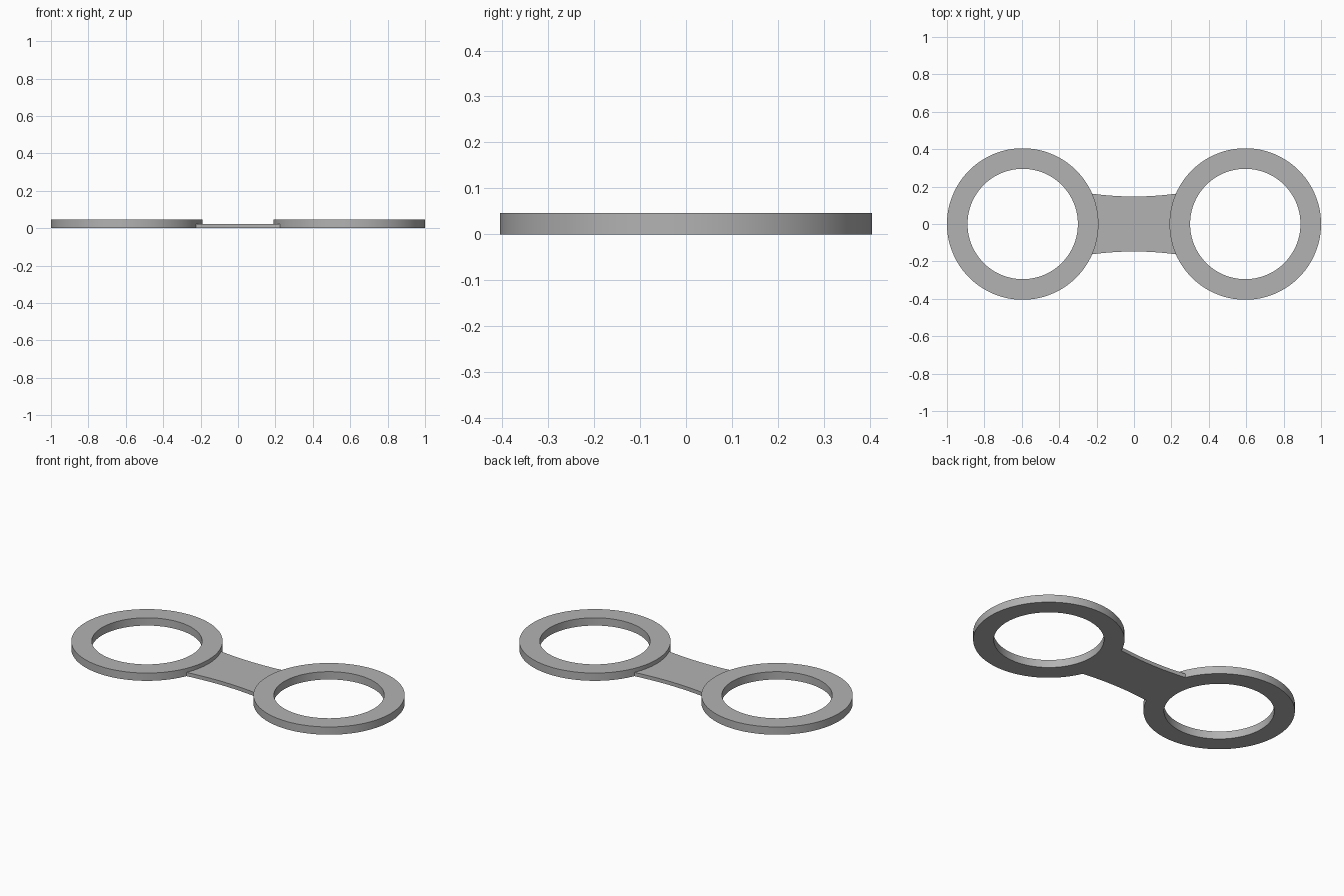
import bpy
import bmesh
from math import cos, sin, pi, asin

CENTRE = 0.595       # ring centre distance from the middle
OUTER, INNER = 0.405, 0.295
RING_H, BRIDGE_H = 0.046, 0.022
SEGMENTS = 128

cube = bpy.data.objects.get("Cube")
if cube:
    bpy.data.objects.remove(cube, do_unlink=True)

grey = bpy.data.materials.new("plain grey")
grey.use_nodes = True
colour = (0.45, 0.45, 0.45, 1)
grey.diffuse_color = colour
grey.node_tree.nodes["Principled BSDF"].inputs["Base Color"].default_value = colour


def finish(name, bm):
    bmesh.ops.recalc_face_normals(bm, faces=bm.faces)
    mesh = bpy.data.meshes.new(name)
    bm.to_mesh(mesh)
    bm.free()
    mesh.materials.append(grey)
    obj = bpy.data.objects.new(name, mesh)
    bpy.context.collection.objects.link(obj)
    bpy.ops.object.select_all(action="DESELECT")
    obj.select_set(True)
    bpy.context.view_layer.objects.active = obj
    bpy.ops.object.shade_smooth_by_angle(angle=pi / 6)
    return obj


def ring(name, x):
    # Rectangular section swept round the ring's own axis
    bm = bmesh.new()
    section = [(INNER, 0), (OUTER, 0), (OUTER, RING_H), (INNER, RING_H)]
    loops = []
    for i in range(SEGMENTS):
        a = 2 * pi * i / SEGMENTS
        loops.append([bm.verts.new((x + r * cos(a), r * sin(a), z)) for r, z in section])
    for i, here in enumerate(loops):
        ahead = loops[(i + 1) % SEGMENTS]
        for j in range(4):
            k = (j + 1) % 4
            bm.faces.new((here[j], ahead[j], ahead[k], here[k]))
    return finish(name, bm)


ring("left_ring", CENTRE)
ring("right_ring", -CENTRE)

# Thin waisted bridge, its ends following the rings' outer walls
waist, end_half = 0.147, 0.162
span = asin(end_half / OUTER)
end_x = CENTRE - OUTER * cos(span)
steps = 16
outline = []
for side in (1, -1):
    # concave long edge, then the curved end
    for i in range(steps):
        t = 1 - 2 * i / steps
        outline.append((-side * end_x * t, -side * (waist + (end_half - waist) * t * t)))
    for i in range(steps):
        a = span * (1 - 2 * i / steps)
        outline.append((side * (CENTRE - OUTER * cos(a)), -side * OUTER * sin(a)))

bm = bmesh.new()
base = bm.faces.new([bm.verts.new((x, y, 0)) for x, y in outline])
top = bmesh.ops.extrude_face_region(bm, geom=[base], use_keep_orig=True)
bmesh.ops.translate(bm, vec=(0, 0, BRIDGE_H),
                    verts=[g for g in top["geom"] if isinstance(g, bmesh.types.BMVert)])
finish("bridge", bm)
